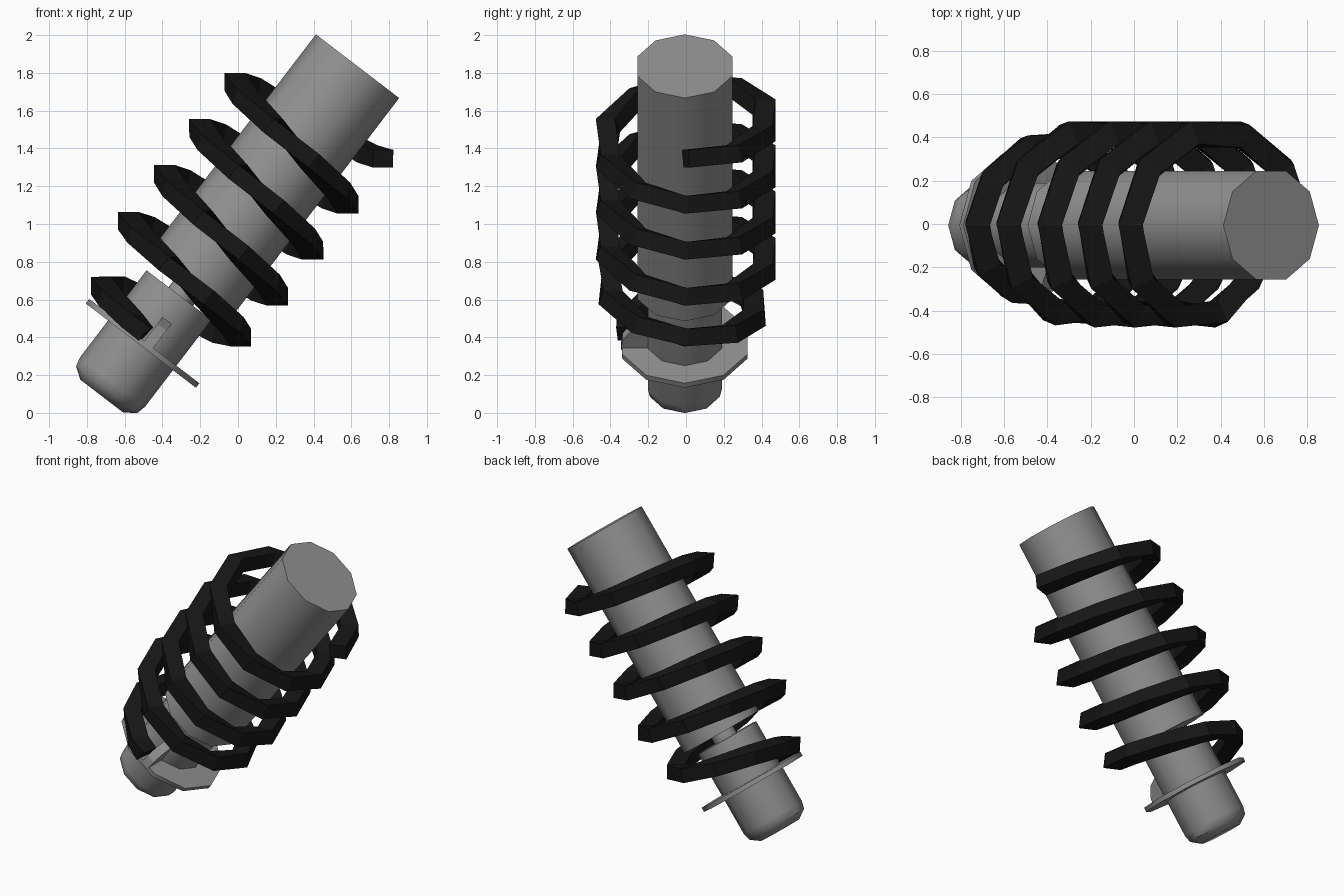
import bpy, bmesh, math
from mathutils import Matrix, Vector

if "Cube" in bpy.data.objects:
    bpy.data.objects.remove(bpy.data.objects["Cube"])

SIDES = 10
TILT = math.radians(37.4)
# local z runs along the tilted strut axis
FRAME = Matrix.Translation((-0.71, 0, 0.084)) @ Matrix.Rotation(TILT, 4, 'Y')
WORLD_UP = Vector((-math.sin(TILT), 0, math.cos(TILT)))  # seen in local axes


def material(name, value):
    m = bpy.data.materials.new(name)
    m.diffuse_color = (value, value, value, 1)
    m.use_nodes = True
    m.node_tree.nodes["Principled BSDF"].inputs["Base Color"].default_value = m.diffuse_color
    return m


black = material("coil_black", 0.008)
grey = material("damper_grey", 0.285)


def make(name, verts, faces, mat, smooth=False):
    me = bpy.data.meshes.new(name)
    me.from_pydata([tuple(FRAME @ Vector(v)) for v in verts], [], faces)
    bm = bmesh.new()
    bm.from_mesh(me)
    bmesh.ops.recalc_face_normals(bm, faces=bm.faces)
    bm.to_mesh(me)
    bm.free()
    me.materials.append(mat)
    ob = bpy.data.objects.new(name, me)
    bpy.context.collection.objects.link(ob)
    if smooth:
        bpy.ops.object.select_all(action='DESELECT')
        ob.select_set(True)
        bpy.context.view_layer.objects.active = ob
        bpy.ops.object.shade_smooth_by_angle(angle=math.radians(40))
    return ob


def skin(rings):
    """Join equal rings of points into a capped tube."""
    n = len(rings[0])
    verts = [p for r in rings for p in r]
    faces = [(i * n + j, i * n + (j + 1) % n, (i + 1) * n + (j + 1) % n, (i + 1) * n + j)
             for i in range(len(rings) - 1) for j in range(n)]
    faces += [tuple(range(n)), tuple(range(len(verts) - n, len(verts)))]
    return verts, faces


def lathe(name, profile, shift=0.0):
    """Ten-sided turned part, slightly oval."""
    rings = [[(shift + 1.02 * r * math.cos(2 * math.pi * k / SIDES),
               0.97 * r * math.sin(2 * math.pi * k / SIDES) - 0.006, t) for k in range(SIDES)]
             for r, t in profile]
    return make(name, *skin(rings), grey, smooth=True)


def lerp(table, x):
    for (x0, y0), (x1, y1) in zip(table, table[1:]):
        if x <= x1:
            return y0 + (y1 - y0) * (x - x0) / (x1 - x0)
    return table[-1][1]


# damper parts along the axis
lathe("lower_damper", [(0.14, -0.003), (0.2, 0.04), (0.212, 0.09), (0.212, 0.67)], -0.012)
lathe("piston_rod", [(0.08, 0.64), (0.08, 0.75)])
lathe("upper_damper", [(0.272, 0.72), (0.272, 2.207)], 0.003)
lathe("spring_seat", [(0.36, 0.335), (0.36, 0.365)], -0.01)

# small rounded stop standing on the seat, at the spring's lower end
stop = [(0.19, 0.35), (0.345, 0.35), (0.335, 0.42), (0.29, 0.48), (0.19, 0.53)]
make("spring_stop", *skin([[(s, -r, t) for r, t in stop] for s in (-0.01, 0.05)]), grey)

# coil path, narrowing at the bottom (angles in degrees)
height = [(90, 0.40), (180, 0.46), (360, 0.69), (540, 0.82), (720, 0.98), (1800, 1.90)]
radius = [(90, 0.31), (180, 0.34), (360, 0.41), (540, 0.435), (1800, 0.435)]
path = []
for deg in [90] + list(range(108, 1801, 36)):
    a, r = math.radians(deg), lerp(radius, deg)
    path.append(Vector((r * math.cos(a) - 0.027, -r * math.sin(a), lerp(height, deg))))

# square section kept upright to the ground along the coil
rings = []
for i, p in enumerate(path):
    tangent = (path[min(i + 1, len(path) - 1)] - path[max(i - 1, 0)]).normalized()
    side = tangent.cross(WORLD_UP).normalized()
    up = side.cross(tangent)
    rings.append([p + side * u * 0.056 + up * w * 0.047
                  for u, w in ((-1, -1), (1, -1), (1, 1), (-1, 1))])
make("coil_spring", *skin(rings), black)
